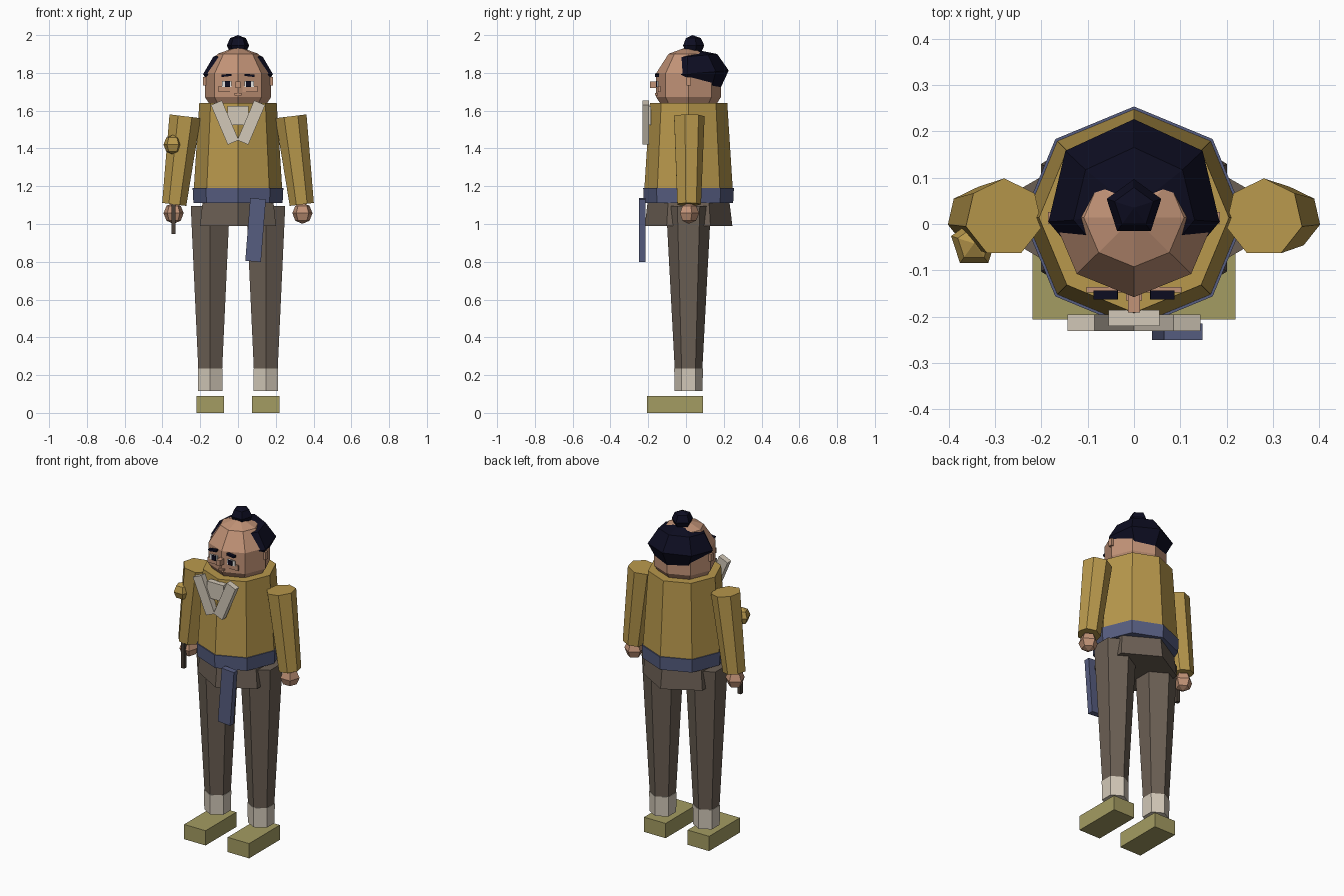
import bpy, bmesh, math
from mathutils import Matrix, Vector, Euler

if "Cube" in bpy.data.objects:
    bpy.data.objects.remove(bpy.data.objects["Cube"])

CY = 0.0135  # depth of the body axis


def material(name, r, g, b):
    m = bpy.data.materials.new(name)
    lin = [((c / 255 + 0.055) / 1.055) ** 2.4 if c > 10 else c / 255 / 12.92 for c in (r, g, b)]
    m.diffuse_color = (*lin, 1)
    m.use_nodes = True
    m.node_tree.nodes["Principled BSDF"].inputs["Base Color"].default_value = m.diffuse_color
    return m


GOLD = material("gold_cloth", 184, 152, 76)
SKIN = material("skin", 194, 147, 119)
BROWN = material("brown_cloth", 107, 95, 84)
BLUE = material("sash_blue", 86, 93, 128)
CREAM = material("cream_cloth", 210, 200, 184)
OLIVE = material("straw_olive", 164, 156, 98)
BLACK = material("hair_black", 13, 13, 33)
WHITE = material("eye_white", 232, 230, 226)
DARK = material("dark_wood", 74, 64, 56)


def finish(name, bm, mat, loc, rot):
    bmesh.ops.recalc_face_normals(bm, faces=bm.faces)
    mesh = bpy.data.meshes.new(name)
    bm.to_mesh(mesh)
    bm.free()
    mesh.materials.append(mat)
    ob = bpy.data.objects.new(name, mesh)
    ob.location = loc
    ob.rotation_euler = [math.radians(a) for a in rot]
    bpy.context.collection.objects.link(ob)
    return ob


def lathe(name, mat, segs, profile, loc, rot=(0, 0, 0), sx=1):
    """Stack of regular polygons (radius, height), one corner pointing back."""
    bm = bmesh.new()
    rings = []
    for r, z in profile:
        if r == 0:
            rings.append([bm.verts.new((0, 0, z))])
        else:
            angles = [math.pi / 2 + math.tau * i / segs for i in range(segs)]
            rings.append([bm.verts.new((sx * r * math.cos(a), r * math.sin(a), z)) for a in angles])
    for a, b in zip(rings, rings[1:]):
        for i in range(segs):
            j = (i + 1) % segs
            loop = [a[i % len(a)], a[j % len(a)], b[j % len(b)], b[i % len(b)]]
            bm.faces.new(list(dict.fromkeys(loop)))
    for ring in (rings[0], rings[-1]):
        if len(ring) > 1:
            bm.faces.new(ring)
    return finish(name, bm, mat, loc, rot)


def ball(name, mat, segs, rings, r, rz, loc, rot=(0, 0, 0), sx=1):
    steps = [math.pi * k / rings - math.pi / 2 for k in range(rings + 1)]
    profile = [(0 if k in (0, rings) else r * math.cos(t), rz * math.sin(t))
               for k, t in enumerate(steps)]
    return lathe(name, mat, segs, profile, loc, rot, sx)


def box(name, mat, size, loc, rot=(0, 0, 0)):
    bm = bmesh.new()
    bmesh.ops.create_cube(bm, size=1)
    bmesh.ops.scale(bm, vec=size, verts=bm.verts)
    return finish(name, bm, mat, loc, rot)


# Torso, sash and hips
lathe("jacket", GOLD, 8, [(0.235, 1.17), (0.205, 1.64)], (0, CY, 0))
lathe("sash", BLUE, 8, [(0.236, 1.11), (0.24, 1.19)], (0, CY, 0))
box("sash_tail", BLUE, (0.083, 0.035, 0.333), (0.093, -0.2325, 0.968), (0, 4.5, 0))
lathe("hips", BROWN, 6, [(0.232, 0.99), (0.215, 1.13)], (0, CY, 0))

# Head, hair cap and top knot
ball("head", SKIN, 8, 5, 0.18, 0.205, (0, CY, 1.735), sx=1.02)
ball("hair", BLACK, 7, 4, 0.182, 0.13, (0, 0.045, 1.797), (5, 0, 0), sx=1.04)
ball("top_knot", BLACK, 5, 4, 0.062, 0.055, (0, 0.035, 1.945))

# Face
box("nose", SKIN, (0.026, 0.045, 0.035), (0, -0.1685, 1.738))
box("cheek_bar", SKIN, (0.206, 0.012, 0.03), (0, -0.142, 1.715))
box("mouth", SKIN, (0.035, 0.02, 0.011), (0, -0.155, 1.687))

# Collar
box("collar_inset", CREAM, (0.11, 0.035, 0.10), (0, -0.2025, 1.575))

for s, side in ((-1, "left"), (1, "right")):
    # Facial features and ears
    box("eye_white_" + side, WHITE, (0.052, 0.008, 0.03), (s * 0.06, -0.149, 1.741))
    box("pupil_" + side, BLACK, (0.026, 0.008, 0.03), (s * 0.056, -0.154, 1.741))
    box("brow_" + side, BLACK, (0.052, 0.02, 0.012), (s * 0.061, -0.153, 1.787), (0, s * 6, 0))
    box("ear_" + side, SKIN, (0.025, 0.024, 0.045), (s * 0.173, CY, 1.755))
    # Collar flap
    box("collar_" + side, CREAM, (0.063, 0.036, 0.228), (s * 0.07, -0.213, 1.537), (0, s * 23, 0))
    # Sleeve and hand
    lathe("sleeve_" + side, GOLD, 7, [(0.066, -0.235), (0.085, 0.235)],
          (s * 0.309, CY, 1.337), (0, -s * 7, 0))
    ball("hand_" + side, SKIN, 5, 4, 0.056, 0.056, (s * 0.341, CY, 1.057))
    # Leg, sock and sandal
    lathe("leg_" + side, BROWN, 6, [(0.073, 0.23), (0.119, 1.095)], (s * 0.147, CY, 0))
    lathe("sock_" + side, CREAM, 6, [(0.074, 0.115), (0.076, 0.235)], (s * 0.147, CY, 0))
    box("sandal_" + side, OLIVE, (0.145, 0.297, 0.09), (s * 0.147, -0.058, 0.045))

# Sleeve knot and hand-held rod
ball("sleeve_knot", GOLD, 5, 4, 0.052, 0.052, (-0.345, -0.042, 1.42))
box("rod", DARK, (0.02, 0.02, 0.16), (-0.342, -0.035, 1.028))
